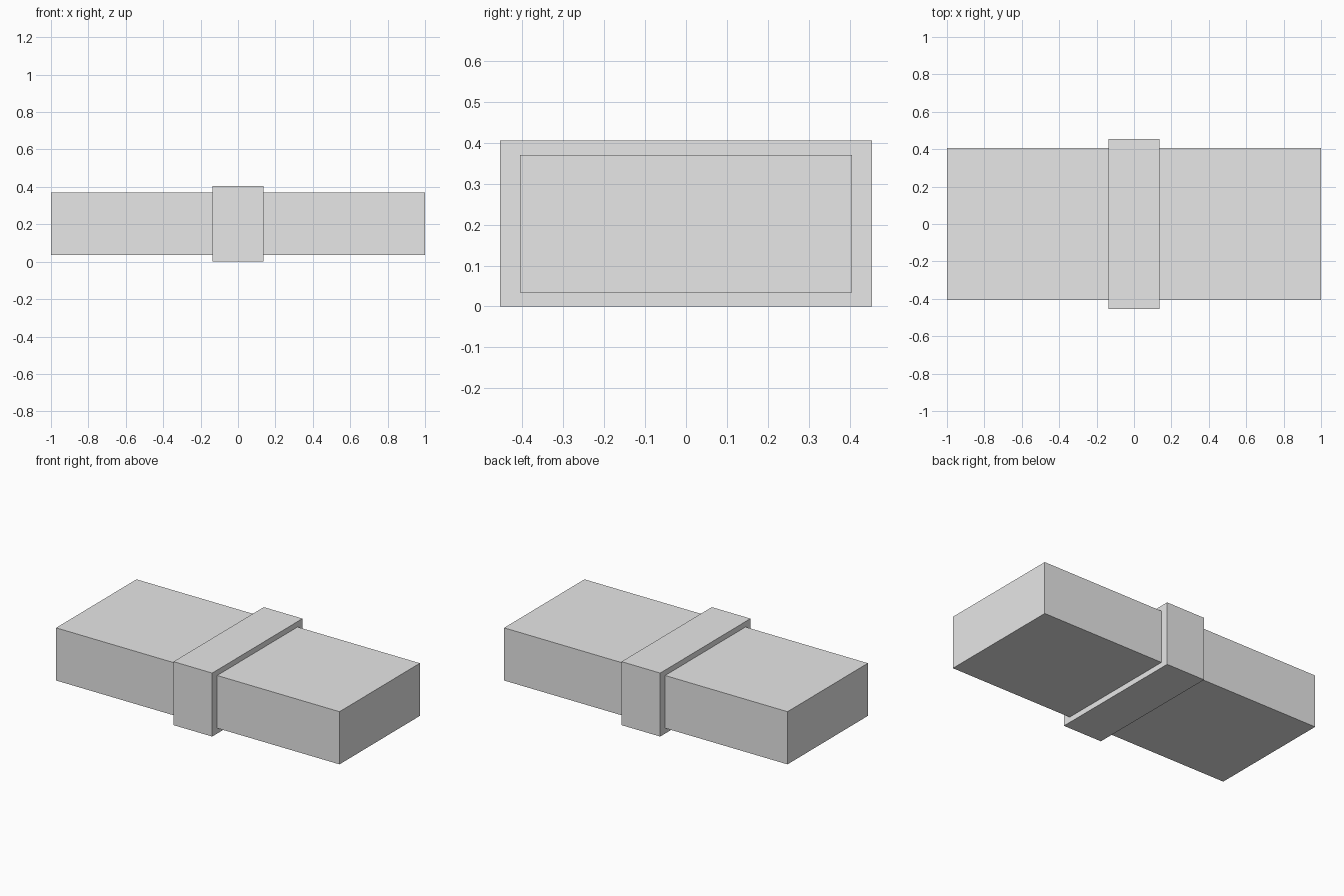
import bpy

cube = bpy.data.objects.get("Cube")
if cube:
    bpy.data.objects.remove(cube, do_unlink=True)

# Single plain grey
grey = bpy.data.materials.new("plain_grey")
grey.use_nodes = True
colour = (0.8, 0.8, 0.8, 1.0)
grey.diffuse_color = colour
grey.node_tree.nodes["Principled BSDF"].inputs["Base Color"].default_value = colour


def box(name, size, centre_z):
    """Flat-sided box centred on x and y."""
    bpy.ops.mesh.primitive_cube_add(size=1, location=(0, 0, centre_z))
    obj = bpy.context.object
    obj.name = name
    obj.scale = size
    bpy.ops.object.transform_apply(location=False, rotation=False, scale=True)
    obj.data.materials.append(grey)
    return obj


HEIGHT = 0.405

# Long main block, held clear of the ground by the band
box("main_block", (2.0, 0.81, 0.336), HEIGHT / 2)

# Raised band wrapping the middle
box("middle_band", (0.273, 0.91, HEIGHT), HEIGHT / 2)
